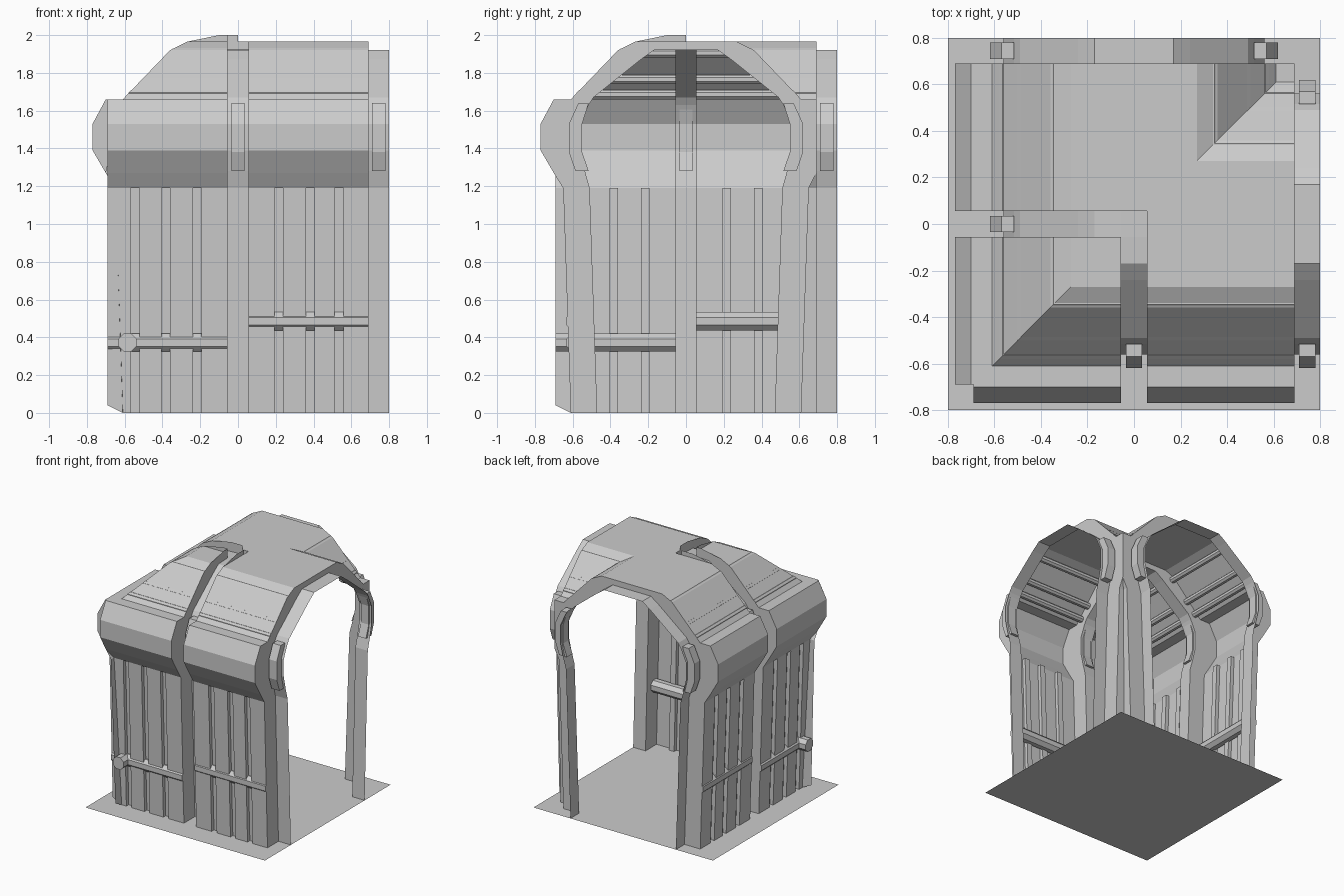
import bpy, bmesh, math

if "Cube" in bpy.data.objects:
    bpy.data.objects.remove(bpy.data.objects["Cube"])

# Cross-sections as (distance from corridor centre line, height)
OUT = [(.61, 0), (.65, 1.19), (.70, 1.27), (.77, 1.39), (.77, 1.53), (.70, 1.66),
       (.61, 1.66), (.36, 1.92), (.27, 1.965)]
INN = [(.47, 0), (.51, 1.19), (.535, 1.28), (.56, 1.39), (.56, 1.53), (.515, 1.63),
       (.49, 1.67), (.24, 1.87), (.17, 1.92)]
GAP, END, EDGE = .055, .69, .8


def make(name, verts, faces, twin=True):
    """Build a mesh; the module is symmetric about x = y, so add a swapped twin."""
    for k in range(2 if twin else 1):
        bm = bmesh.new()
        vs = [bm.verts.new((v[1], v[0], v[2]) if k else v) for v in verts]
        for f in faces:
            bm.faces.new([vs[i] for i in f])
        bmesh.ops.recalc_face_normals(bm, faces=bm.faces)
        me = bpy.data.meshes.new(name)
        bm.to_mesh(me)
        bm.free()
        ob = bpy.data.objects.new(name + ("_side" if k else "_front"), me)
        bpy.context.collection.objects.link(ob)


def bridge(name, a, b):
    """Quad strip between two equal point rows."""
    n = len(a)
    make(name, a + b, [(i, i + 1, n + i + 1, n + i) for i in range(n - 1)])


def prism(name, ring_a, ring_b):
    """Closed solid between two rings."""
    n = len(ring_a)
    faces = [(i, (i + 1) % n, n + (i + 1) % n, n + i) for i in range(n)]
    make(name, ring_a + ring_b, faces + [tuple(range(n)), tuple(range(n, 2 * n))])


def row(prof, u, s=-1):
    return [(u, s * d, z) for d, z in prof]


# Floor
make("floor", [(-.8, -.8, 0), (.8, -.8, 0), (.8, .8, 0), (-.8, .8, 0)], [(0, 1, 2, 3)], False)


# Lower wall panels with recessed vertical grooves
def panels(name, edges, grooves, low=None):
    sec = [(edges[0], 0)]
    for c in grooves:
        sec += [(c - .023, 0), (c - .023, .03), (c + .023, .03), (c + .023, 0)]
    sec.append((edges[1], 0))
    if low:
        sec.insert(1, (low, 0))
    bot = [(u, -.61 + r, .04 if low and u < low - .001 else 0) for u, r in sec]
    top = [(u, -.65 + r, 1.19) for u, r in sec]
    bridge(name, bot, top)
    for c in grooves:
        a, b = c - .023, c + .023
        make(name + "_groove_top", [(a, -.65, 1.19), (b, -.65, 1.19),
                                    (b, -.62, 1.19), (a, -.62, 1.19)], [(0, 1, 2, 3)])


panels("corner_panels", (-END, -GAP), (-.545, -.383, -.215), -.61)
panels("end_panels", (GAP, END), (.215, .383, .535))

# Shoulder bulge above the panels
for name, a, b in (("corner_bulge", -END, -GAP), ("end_bulge", GAP, END)):
    bridge(name, row(OUT[1:7], a), row(OUT[1:7], b))
cap = row(OUT[2:7], -END)
make("bulge_cap", cap, [tuple(range(len(cap)))])

# Roof slopes, mitred at the outer corner and at the inner corner
roof = OUT[6:]
bridge("corner_roof", [(-d, -d, z) for d, z in roof], row(roof, -GAP))
bridge("end_roof", row(roof, GAP), row(roof, END))
bridge("inner_roof", [(d, d, z) for d, z in roof], row(roof, END, 1))

# Flat roof tops
flat = [(.055, -.27), (.69, -.27), (.69, .27), (.27, .27), (.27, .69), (-.27, .69),
        (-.27, .055), (.055, .055)]
make("roof_top", [(x, y, 1.965) for x, y in flat], [tuple(range(8))], False)
flat = [(-.055, -.27), (-.27, -.27), (-.27, -.055), (-.055, -.055)]
make("corner_roof_top", [(x, y, 1.965) for x, y in flat], [(0, 1, 2, 3)], False)

# Inner corner wall, clipped at the end frames
inner = [(min(d, END), z) for d, z in OUT]
low = inner[:3]
bridge("inner_wall", [(d, d, z) for d, z in low], row(low, END, 1))
make("inner_shelf", [(.61, .61, 1.66), (.69, .61, 1.66), (.69, .69, 1.66)], [(0, 1, 2)])

# End frames and their arch liner
out_full = row(OUT, END) + row(inner, END, 1)[::-1]
in_full = row(INN, END) + row(INN, END, 1)[::-1]
bridge("end_frame", out_full, in_full)
bridge("end_arch", in_full, [(EDGE, y, z) for _, y, z in in_full])

# Middle half frames either side of the recessed rib, with raised crest
for name, u, stop in (("mid_frame_outer", -GAP, GAP), ("mid_frame_inner", GAP, 0)):
    bridge(name, row(OUT + [(.1, 2), (stop if u < 0 else 0, 2)], u),
           row(INN + [(.1, 1.922), (stop if u < 0 else 0, 1.925)], u))
make("mid_frame_end", [(GAP, 0, 1.925), (GAP, GAP, 1.925), (GAP, GAP, 1.965), (GAP, 0, 1.965)],
     [(0, 1, 2, 3)])
# Recessed rib, mitred where the two halves meet
rib = INN + [(GAP, 1.925)]
bridge("mid_rib", row(rib, -GAP), row(rib, GAP))
make("rib_joint", [(-GAP, -GAP, 1.925), (GAP, -GAP, 1.925), (GAP, GAP, 1.925)], [(0, 1, 2)])

# Brackets straddling each rib at shoulder height
BR = [(.57, 1.64), (.62, 1.53), (.62, 1.38), (.585, 1.28),
      (.515, 1.28), (.55, 1.38), (.55, 1.53), (.515, 1.64)]
for u, s in ((0, -1), (.745, -1), (.745, 1)):
    prism("bracket", row(BR, u - .035, s), row(BR, u + .035, s))


# Handrails and ceiling pipes
def circle(d, z, r, n=8):
    return [(d + r * math.cos(math.tau * (i + .5) / n), z + r * math.sin(math.tau * (i + .5) / n))
            for i in range(n)]


for a, b, z in ((-END, -GAP, .372), (GAP, END, .485)):
    c = circle(.585, z, .052)
    prism("handrail", row(c, a), row(c, b))
for d, z in ((.335, 1.905), (.475, 1.765), (.555, 1.685)):
    c = circle(d, z, .027)
    prism("corner_pipe", [(-e, -e, h) for e, h in c], row(c, -GAP))
    prism("end_pipe", row(c, GAP), row(c, END))
    prism("inner_pipe", [(e, e, h) for e, h in c], row(c, END, 1))
